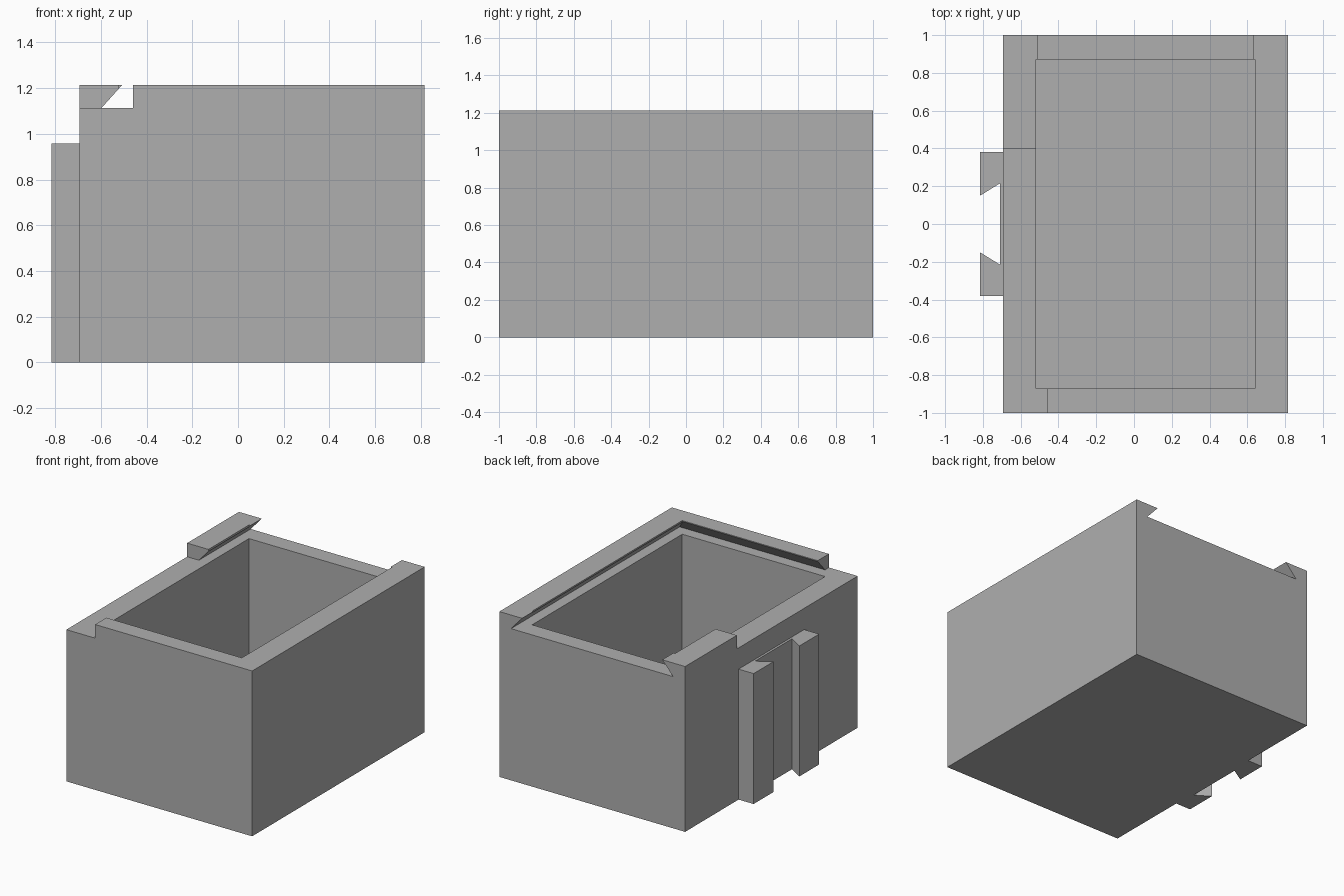
import bpy, bmesh

cube = bpy.data.objects.get("Cube")
if cube:
    bpy.data.objects.remove(cube, do_unlink=True)

grey = bpy.data.materials.new("plain grey")
grey.use_nodes = True
colour = (0.43, 0.43, 0.43, 1)
grey.diffuse_color = colour
grey.node_tree.nodes["Principled BSDF"].inputs["Base Color"].default_value = colour

LEFT, RIGHT = -0.693, 0.815      # outer faces of the box
HEIGHT, LEDGE, FLOOR = 1.213, 1.113, 0.13


def loft(name, bottom, top, z0, z1):
    """Solid between two outlines with the same number of corners."""
    bm = bmesh.new()
    low = [bm.verts.new((x, y, z0)) for x, y in bottom]
    high = [bm.verts.new((x, y, z1)) for x, y in top]
    bm.faces.new(low[::-1])
    bm.faces.new(high)
    n = len(low)
    for i in range(n):
        j = (i + 1) % n
        bm.faces.new((low[i], low[j], high[j], high[i]))
    bmesh.ops.recalc_face_normals(bm, faces=bm.faces)
    mesh = bpy.data.meshes.new(name)
    bm.to_mesh(mesh)
    bm.free()
    mesh.materials.append(grey)
    obj = bpy.data.objects.new(name, mesh)
    bpy.context.collection.objects.link(obj)
    return obj


def rect(x0, x1, y0, y1):
    return [(x0, y0), (x1, y0), (x1, y1), (x0, y1)]


def block(name, x0, x1, y0, y1, z0, z1):
    outline = rect(x0, x1, y0, y1)
    return loft(name, outline, outline, z0, z1)


def cut(target, cutter):
    cutter.hide_render = True
    mod = target.modifiers.new("cut", 'BOOLEAN')
    mod.operation = 'DIFFERENCE'
    mod.solver = 'EXACT'
    mod.object = cutter
    bpy.context.view_layer.objects.active = target
    bpy.ops.object.modifier_apply(modifier=mod.name)
    bpy.data.objects.remove(cutter, do_unlink=True)


# Box with an open cavity
box = block("box_body", LEFT, RIGHT, -1, 1, 0, HEIGHT)
cut(box, block("cavity_cutter", -0.52, 0.64, -0.87, 0.87, FLOOR, 1.5))

# Undercut lid channel, open at the back, narrowing upwards
rise = 0.2                       # cutter height, twice the channel depth
lean = 0.09 * rise / (HEIGHT - LEDGE)
wide = rect(-0.597, 0.72, -0.955, 1.1)
narrow = rect(-0.597 + lean, 0.72 - lean, -0.955 + lean, 1.1)
cut(box, loft("channel_cutter", wide, narrow, LEDGE, LEDGE + rise))

# Lowered rim along the front part of the -x wall
cut(box, block("rim_cutter", -0.9, -0.46, -1.1, 0.4, LEDGE, 1.5))

# Side bracket with a dovetail slot
half = [(LEFT, 0.38), (-0.815, 0.38), (-0.815, 0.15), (-0.71, 0.215)]
bracket = half + [(x, -y) for x, y in reversed(half)]
loft("side_bracket", bracket, bracket, 0, 0.957)
